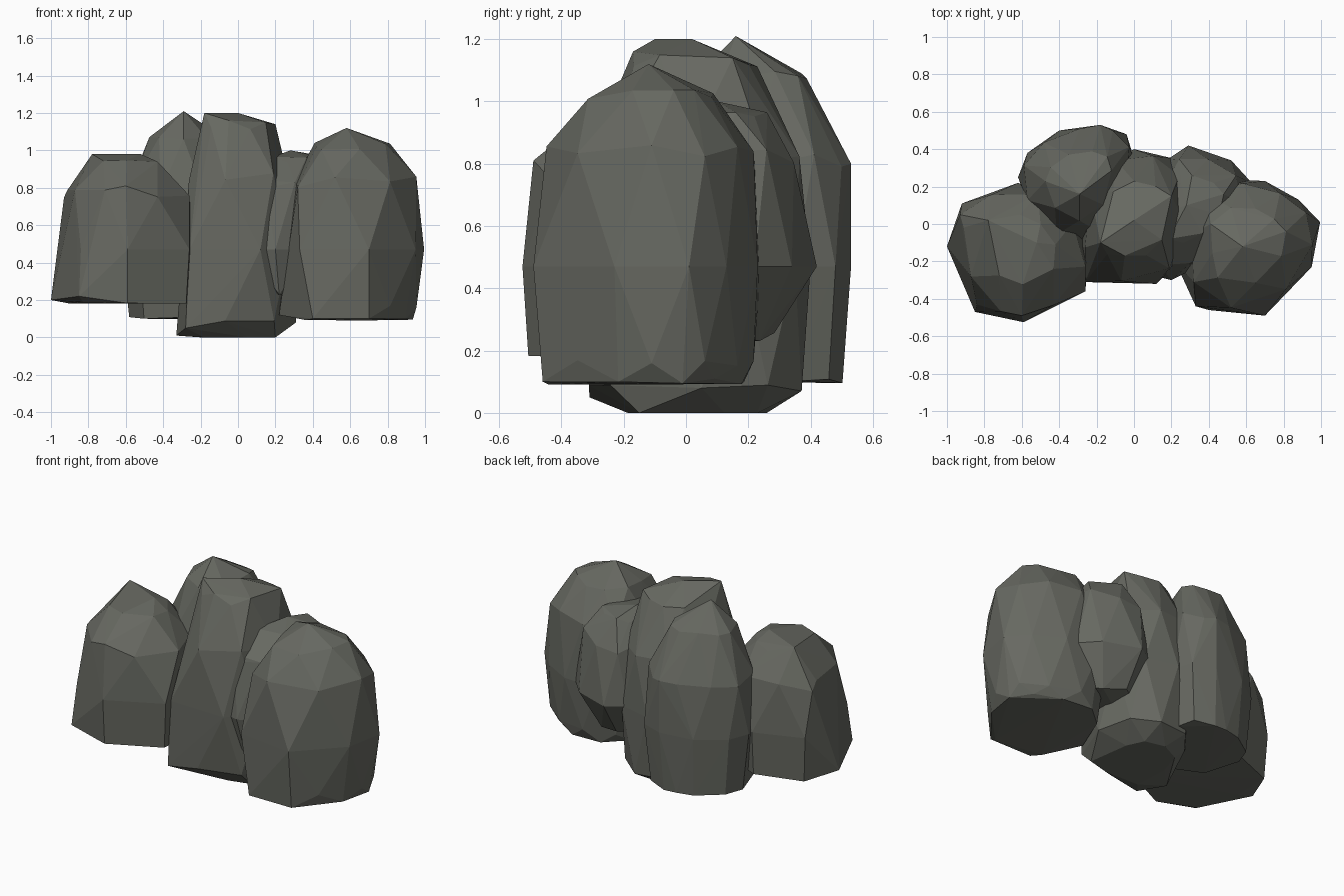
import bpy, bmesh, random

random.seed(4)

def boulder(name, outline, rings, extra):
    """Faceted stone: plan outline shrunk towards (cx, cy) at each height, wrapped by a hull."""
    bm = bmesh.new()
    n = len(outline)
    for z, s, cx, cy, stagger, wobble in rings:
        for i in range(n):
            x, y = outline[i]
            if stagger:
                x2, y2 = outline[(i + 1) % n]
                x, y = (x + x2) / 2, (y + y2) / 2
            bm.verts.new((cx + (x - cx) * s, cy + (y - cy) * s,
                          z + random.uniform(-wobble, wobble)))
    for p in extra:
        bm.verts.new(p)
    bmesh.ops.convex_hull(bm, input=bm.verts[:])
    bmesh.ops.delete(bm, geom=[v for v in bm.verts if not v.link_faces], context='VERTS')
    bmesh.ops.recalc_face_normals(bm, faces=bm.faces[:])
    me = bpy.data.meshes.new(name)
    bm.to_mesh(me)
    bm.free()
    ob = bpy.data.objects.new(name, me)
    bpy.context.collection.objects.link(ob)
    mat = bpy.data.materials.get("stone")
    if not mat:
        mat = bpy.data.materials.new("stone")
        mat.diffuse_color = (0.135, 0.14, 0.12, 1)
    me.materials.append(mat)

# left front stone
boulder("left_stone",
        [(-.92, .11), (-.92, -.14), (-.84, -.43), (-.59, -.525), (-.26, -.36),
         (-.24, -.1), (-.4, .12), (-.62, .22)],
        [(.19, .95, -.6, -.15, False, .01), (.47, 1, 0, 0, False, 0),
         (.77, .97, -.6, -.15, True, .03), (.94, .5, -.6, -.12, False, .02)],
        [(-1, -.12, .2), (-.93, .05, .75), (-.78, .02, .98), (-.52, -.1, .98),
         (-.85, -.47, .22), (-.6, -.49, .81)])

# tall back left stone
boulder("back_left_stone",
        [(-.62, .25), (-.57, .38), (-.4, .5), (-.18, .53), (-.04, .48),
         (0, .35), (-.08, .03), (-.3, -.12), (-.53, 0)],
        [(.1, .88, -.3, .3, False, .01), (.47, 1, 0, 0, False, 0),
         (.8, .98, -.28, .22, True, .03), (1.08, .57, -.28, .2, False, .02)],
        [(-.29, .16, 1.21), (-.18, .53, .8), (-.28, .5, .1), (-.2, .37, 1.08)])

# central stone resting on the ground
boulder("centre_stone",
        [(-.26, -.31), (.12, -.32), (.27, -.17), (.29, .18), (.21, .35),
         (0, .4), (-.2, .3), (-.28, .05)],
        [(0, .62, -.05, .03, False, 0), (.08, .99, 0, .02, True, .01),
         (.47, 1, 0, 0, False, 0), (.85, .97, 0, .02, True, .03),
         (1.13, .55, 0, .02, False, .02)],
        [(-.33, -.1, .01), (.31, .05, .08), (-.18, -.1, 1.2), (0, .02, 1.2),
         (.2, .15, 1.14), (-.05, -.17, 1.16), (.2, -.15, 0), (-.28, -.31, .05)])

# wide right stone
boulder("right_stone",
        [(.28, -.2), (.33, -.44), (.7, -.49), (.95, -.23), (.995, .01),
         (.88, .13), (.7, .23), (.46, .24), (.3, .1)],
        [(.1, .86, .56, -.14, False, .01), (.17, .95, .6, -.12, True, .02),
         (.47, 1, 0, 0, False, 0), (.83, .95, .59, -.12, True, .03),
         (1.02, .55, .59, -.1, False, .02)],
        [(.58, -.12, 1.12), (.22, -.2, .12), (.4, -.46, .1), (.7, -.46, .1),
         (.41, 0, 1.04), (.79, 0, 1.02)])

# narrow stone wedged between the centre and right stones
boulder("back_right_stone",
        [(.04, -.26), (.2, -.3), (.4, -.2), (.58, 0), (.63, .22),
         (.52, .34), (.29, .42), (.17, .34), (.08, .05)],
        [(.24, .6, .3, .08, False, .02), (.47, 1, 0, 0, False, 0),
         (.82, .88, .33, .1, True, .03), (.95, .5, .33, .1, False, .02)],
        [(.28, .1, 1.0), (.15, -.22, .84), (.22, -.24, .23)])
